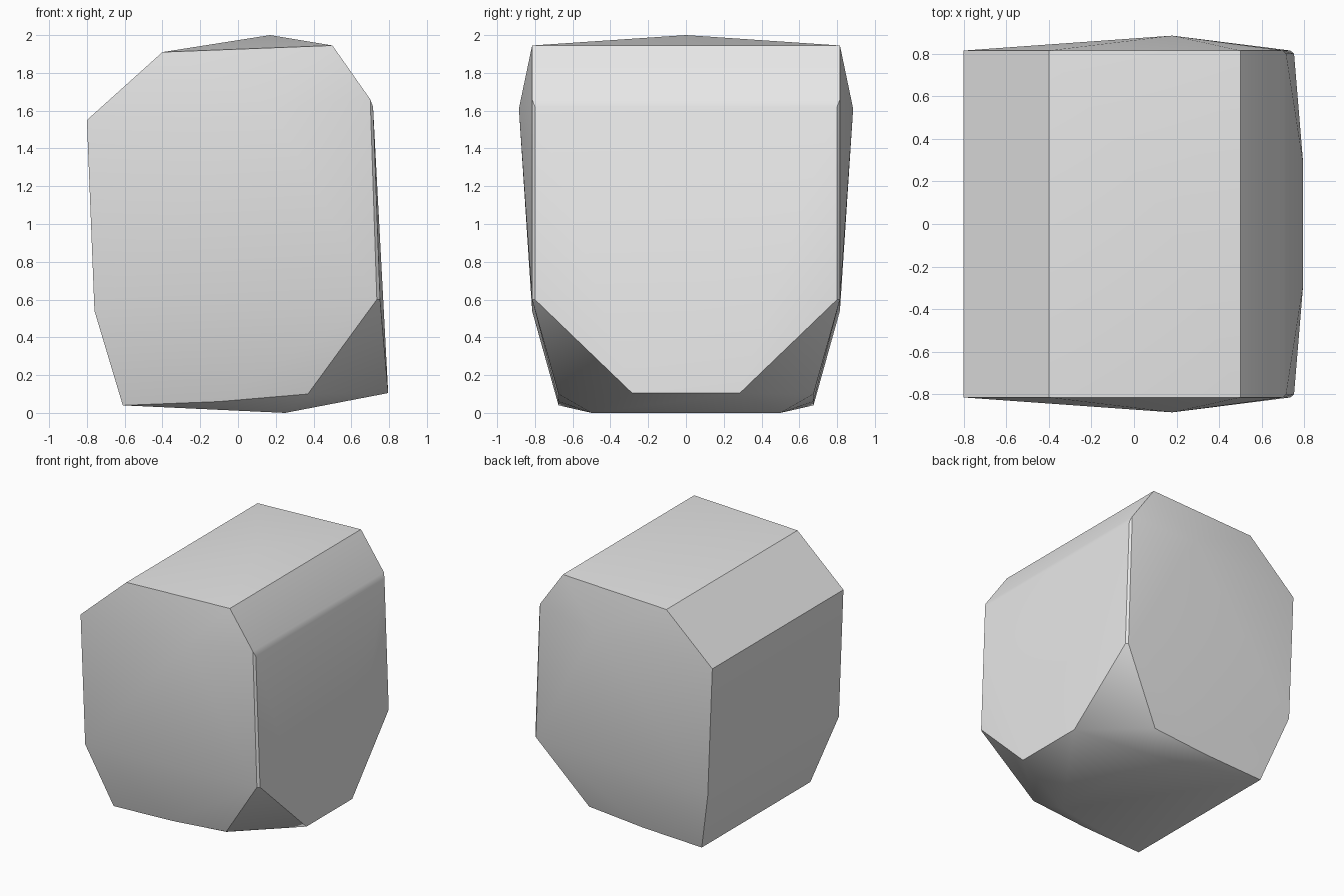
import bpy
import bmesh
import math

if "Cube" in bpy.data.objects:
    bpy.data.objects.remove(bpy.data.objects["Cube"], do_unlink=True)

# Stone colour
stone = bpy.data.materials.new("stone_grey")
stone.use_nodes = True
grey = (0.8, 0.8, 0.8, 1)
stone.diffuse_color = grey
stone.node_tree.nodes["Principled BSDF"].inputs["Base Color"].default_value = grey

# Corners of one half of the boulder, mirrored front to back
crown = [(-0.4, 0.815, 1.91), (0.5, 0.815, 1.945), (0.17, 0, 2.0)]
flanks = [(-0.8, 0.815, 1.55), (-0.76, 0.815, 0.54), (0.18, 0.885, 1.61),
          (0.7, 0.815, 1.66), (0.715, 0.8, 1.62),
          (0.735, 0.815, 0.6), (0.752, 0.8, 0.6)]
foot = [(-0.61, 0.675, 0.04), (-0.1, 0.675, 0.06), (0.37, 0.675, 0.1),
        (0.795, 0.285, 0.105), (0.25, 0.5, 0)]

bm = bmesh.new()
for x, y, z in crown + flanks + foot:
    for side in ((1, -1) if y else (1,)):
        bm.verts.new((x, y * side, z))

# Wrap the corners in a faceted skin
hull = bmesh.ops.convex_hull(bm, input=bm.verts[:])
inside = {v for v in hull["geom_interior"] + hull["geom_unused"]
          if isinstance(v, bmesh.types.BMVert)}
bmesh.ops.delete(bm, geom=list(inside), context="VERTS")
bmesh.ops.recalc_face_normals(bm, faces=bm.faces[:])

mesh = bpy.data.meshes.new("boulder")
bm.to_mesh(mesh)
bm.free()
mesh.materials.append(stone)
boulder = bpy.data.objects.new("boulder", mesh)
bpy.context.collection.objects.link(boulder)

# Soften shallow creases, keep the hard edges
bpy.ops.object.select_all(action="DESELECT")
boulder.select_set(True)
bpy.context.view_layer.objects.active = boulder
bpy.ops.object.shade_smooth_by_angle(angle=math.radians(30))
